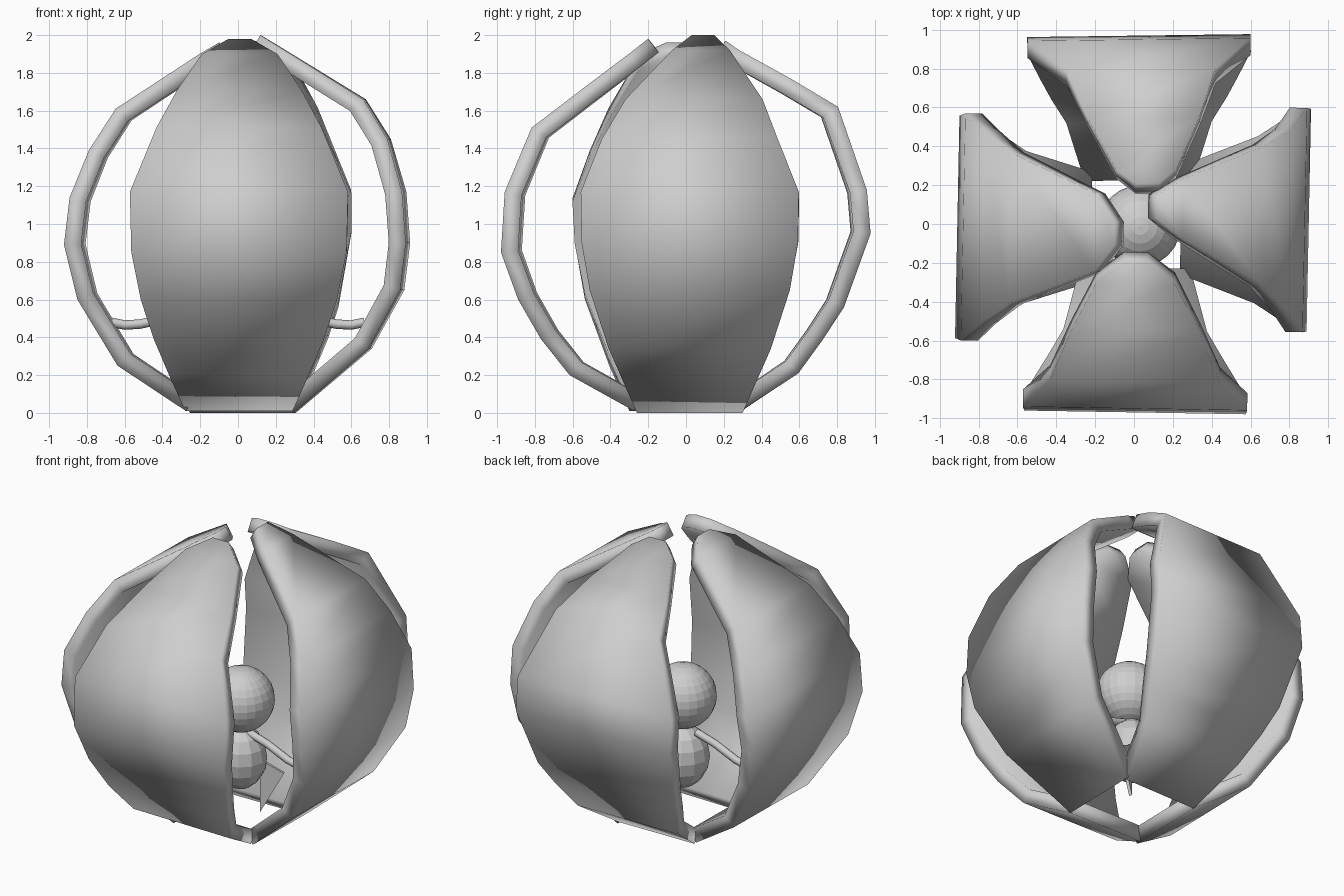
import bpy
import math
from mathutils import Vector

cube = bpy.data.objects.get("Cube")
if cube:
    bpy.data.objects.remove(cube, do_unlink=True)

grey = bpy.data.materials.new("pale_grey")
grey.use_nodes = True
grey.diffuse_color = (0.62, 0.62, 0.62, 1)
grey.node_tree.nodes["Principled BSDF"].inputs["Base Color"].default_value = grey.diffuse_color


def add_mesh(name, verts, faces, thickness):
    mesh = bpy.data.meshes.new(name)
    mesh.from_pydata(verts, [], faces)
    mesh.materials.append(grey)
    obj = bpy.data.objects.new(name, mesh)
    bpy.context.collection.objects.link(obj)
    solid = obj.modifiers.new("thickness", "SOLIDIFY")
    solid.thickness = thickness
    solid.offset = -1
    solid.use_even_offset = True
    return obj


# Half width of every petal as a function of height
WIDTHS = [(0, .28), (.2, .37), (.4, .455), (.6, .52), (.85, .57), (1.15, .585),
          (1.4, .49), (1.65, .37), (1.9, .2), (1.96, .06)]


def half_width(z):
    for (z0, w0), (z1, w1) in zip(WIDTHS, WIDTHS[1:]):
        if z <= z1:
            return w0 + (w1 - w0) * max(0, z - z0) / (z1 - z0)
    return WIDTHS[-1][1]


def petal(name, outward, profile, centre, tip, skew):
    """Curved strip following (radius, height) points, facing the outward direction."""
    out = Vector(outward)
    side = Vector((-out.y, out.x, 0))
    verts, faces = [], []
    for r, z in profile:
        w = half_width(z)
        shift = centre + (tip - centre) * max(0, z - 1.5) * 2
        for s in (-1, 1):
            verts.append(out * (r + skew * s * w) + side * (shift + s * w) + Vector((0, 0, z)))
    for i in range(len(profile) - 1):
        a = i * 2
        faces.append((a, a + 1, a + 3, a + 2))
    obj = add_mesh(name, verts, faces, .09)
    bpy.ops.object.select_all(action="DESELECT")
    obj.select_set(True)
    bpy.context.view_layer.objects.active = obj
    bpy.ops.object.shade_smooth_by_angle(angle=math.radians(35))


# Four shell petals
petal("front_petal", (0, -1, 0),
      [(.27, .01), (.61, .2), (.76, .39), (.88, .6), (.97, .85), (.95, 1.17),
       (.81, 1.51), (.55, 1.71), (.3, 1.9), (.2, 1.98)], .005, .01, .017)
petal("back_petal", (0, 1, 0),
      [(.275, 0), (.59, .21), (.72, .39), (.83, .56), (.97, .95), (.95, 1.18),
       (.8, 1.62), (.55, 1.77), (.28, 1.92), (.21, 1.97)], -.025, -.07, -.013)
petal("left_petal", (1, 0, 0),
      [(.3, 0), (.7, .34), (.87, .65), (.9, .9), (.88, 1.17), (.8, 1.45),
       (.67, 1.66), (.25, 1.92), (.12, 2)], .02, .09, .02)
petal("right_petal", (-1, 0, 0),
      [(.27, .01), (.63, .25), (.84, .6), (.91, .89), (.88, 1.14), (.78, 1.39),
       (.64, 1.61), (.2, 1.9), (.1, 1.96)], .015, .05, .02)


# Small figure inside: faceted head and body
def ball(name, location, scale, segments, rings):
    bpy.ops.mesh.primitive_uv_sphere_add(segments=segments, ring_count=rings,
                                         radius=1, location=location)
    obj = bpy.context.object
    obj.name = name
    obj.scale = scale
    obj.data.materials.append(grey)


ball("head", (.03, -.01, .83), (.21, .21, .21), 24, 14)
ball("body", (.02, 0, .43), (.165, .165, .21), 12, 8)

# Thin drooping arms
for name, s in (("left_arm", 1), ("right_arm", -1)):
    curve = bpy.data.curves.new(name, "CURVE")
    curve.dimensions = "3D"
    curve.bevel_depth = .025
    curve.bevel_resolution = 2
    curve.use_fill_caps = True
    curve.materials.append(grey)
    path = [(.08, .61), (.22, .57), (.38, .5), (.52, .47), (.6, .465), (.67, .48)]
    spline = curve.splines.new("POLY")
    spline.points.add(len(path) - 1)
    for point, (x, z) in zip(spline.points, path):
        point.co = (s * x, 0, z, 1)
    obj = bpy.data.objects.new(name, curve)
    bpy.context.collection.objects.link(obj)
    bpy.ops.object.select_all(action="DESELECT")
    obj.select_set(True)
    bpy.context.view_layer.objects.active = obj
    bpy.ops.object.convert(target="MESH")

# Pointed tail under the body
add_mesh("tail", [(.1, .1, .04), (.1, .1, .4), (.24, .16, .32)], [(0, 1, 2)], .02)
